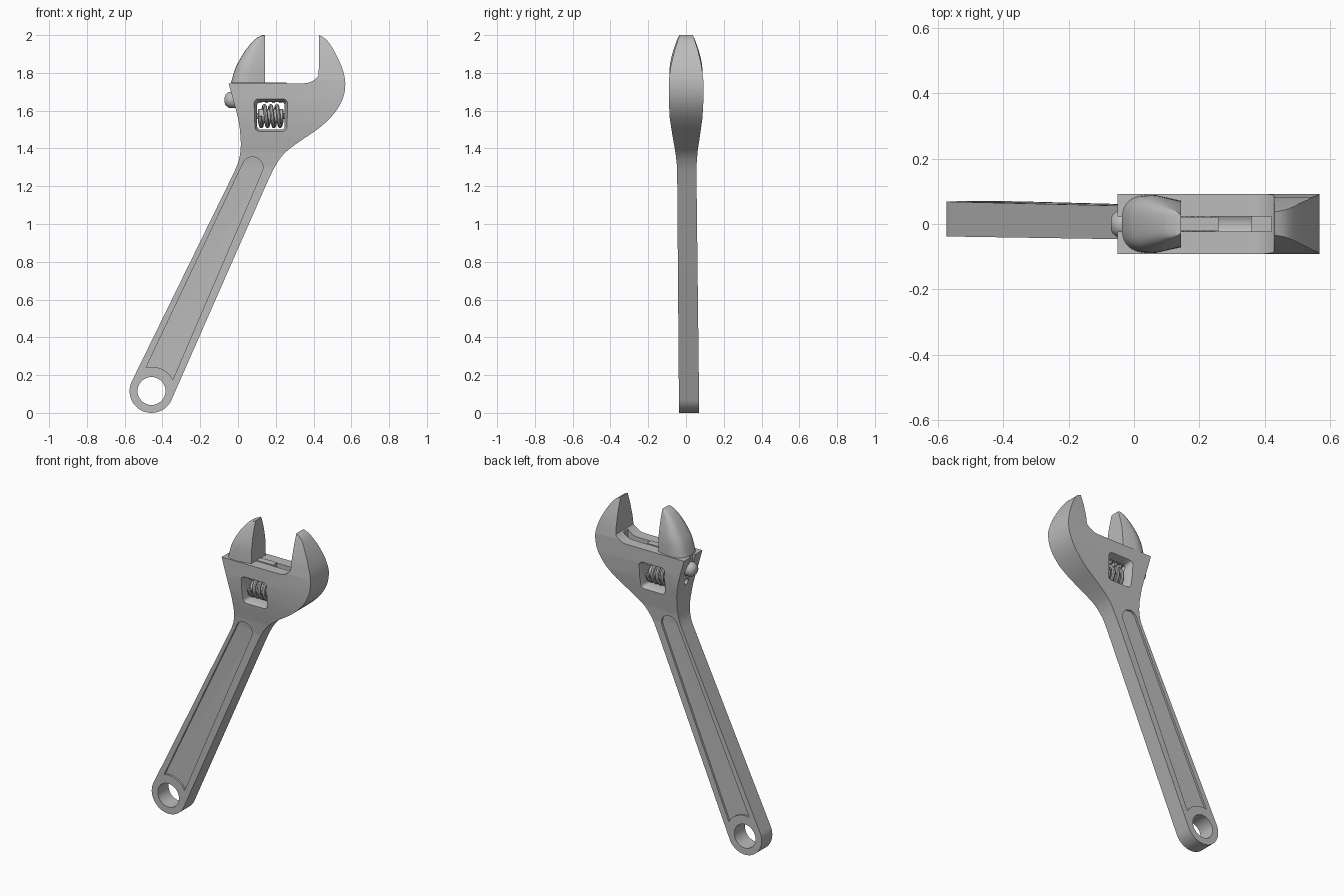
import bpy, bmesh
from math import sin, cos, pi, radians, copysign

cube = bpy.data.objects.get("Cube")
if cube:
    bpy.data.objects.remove(cube)

steel = bpy.data.materials.new("steel grey")
steel.use_nodes = True
steel.diffuse_color = (0.5, 0.5, 0.5, 1)
steel.node_tree.nodes["Principled BSDF"].inputs["Base Color"].default_value = (0.5, 0.5, 0.5, 1)

# Height, front y and back y of the forging
THICKNESS = [(0, -0.037, 0.07), (1.3, -0.047, 0.055), (1.38, -0.056, 0.061),
             (1.47, -0.072, 0.074), (1.56, -0.086, 0.087), (1.65, -0.091, 0.092),
             (1.76, -0.091, 0.092), (1.84, -0.08, 0.082), (1.92, -0.06, 0.063),
             (2.0, -0.034, 0.037)]


def depth(z, side):
    """Front (side 1) or back (side 2) surface at height z."""
    for a, b in zip(THICKNESS, THICKNESS[1:]):
        if z <= b[0]:
            break
    t = (z - a[0]) / (b[0] - a[0])
    return a[side] + (b[side] - a[side]) * t


def finish(name, bm):
    bmesh.ops.recalc_face_normals(bm, faces=bm.faces[:])
    mesh = bpy.data.meshes.new(name)
    bm.to_mesh(mesh)
    bm.free()
    mesh.materials.append(steel)
    obj = bpy.data.objects.new(name, mesh)
    bpy.context.collection.objects.link(obj)
    return obj


def loft(name, rings):
    """Skin a row of equal rings and cap both ends."""
    bm = bmesh.new()
    rows = [[bm.verts.new(p) for p in ring] for ring in rings]
    n = len(rows[0])
    for a, b in zip(rows, rows[1:]):
        for i in range(n):
            j = (i + 1) % n
            bm.faces.new((a[i], a[j], b[j], b[i]))
    bm.faces.new(rows[0])
    bm.faces.new(rows[-1])
    return finish(name, bm)


def lathe_x(name, profile, z, n=32):
    """Turn (x, radius) points around a line along x at height z."""
    return loft(name, [[(x, r * cos(2 * pi * i / n), z + r * sin(2 * pi * i / n))
                        for i in range(n)] for x, r in profile])


def box(name, x0, x1, y, z0, z1):
    return loft(name, [[(x, -y, z0), (x, y, z0), (x, y, z1), (x, -y, z1)] for x in (x0, x1)])


def prism(name, outline, front, back):
    """Extrude an (x, z) outline, with front and back following functions of z."""
    bm = bmesh.new()
    face = bm.faces.new([bm.verts.new((x, -1, z)) for x, z in outline])
    ext = bmesh.ops.extrude_face_region(bm, geom=[face])["geom"]
    for v in ext:
        if isinstance(v, bmesh.types.BMVert):
            v.co.y = 1
    for z, _, _ in THICKNESS[1:-1]:
        bmesh.ops.bisect_plane(bm, geom=bm.verts[:] + bm.edges[:] + bm.faces[:],
                               plane_co=(0, 0, z), plane_no=(0, 0, 1), dist=1e-5)
    for v in bm.verts:
        v.co.y = front(v.co.z) if v.co.y < 0 else back(v.co.z)
    return finish(name, bm)


def spline(pts, n=4):
    """Smooth curve through points."""
    ext = [pts[0]] + pts + [pts[-1]]
    out = []
    for a, b, c, d in zip(ext, ext[1:], ext[2:], ext[3:]):
        for k in range(n):
            t = k / n
            out.append(tuple(0.5 * (2 * q + (r - p) * t + (2 * p - 5 * q + 4 * r - s) * t * t
                                    + (3 * q - p - 3 * r + s) * t ** 3)
                             for p, q, r, s in zip(a, b, c, d)))
    return out + [pts[-1]]


def arc(cx, cz, r, a0, a1, n=20):
    return [(cx + r * cos(radians(a0 + (a1 - a0) * i / n)),
             cz + r * sin(radians(a0 + (a1 - a0) * i / n))) for i in range(n + 1)]


def cut(target, cutter):
    mod = target.modifiers.new("cut", 'BOOLEAN')
    mod.operation, mod.solver, mod.object = 'DIFFERENCE', 'EXACT', cutter
    bpy.context.view_layer.objects.active = target
    bpy.ops.object.modifier_apply(modifier=mod.name)
    bpy.data.objects.remove(cutter)


# Body: round handle end, neck, head and fixed jaw
EYE = (-0.458, 0.116)
outer_jaw = spline([(0.43, 2.0), (0.472, 1.972), (0.518, 1.9), (0.553, 1.82), (0.568, 1.745),
                    (0.555, 1.665), (0.51, 1.586), (0.432, 1.51), (0.326, 1.437),
                    (0.246, 1.374), (0.196, 1.305), (0.15, 1.21)])
neck = spline([(-0.02, 1.275), (0.004, 1.335), (0.014, 1.4), (0.013, 1.46), (0, 1.56),
               (-0.05, 1.745)])
throat = spline([(0.35, 1.745), (0.38, 1.75), (0.41, 1.768), (0.427, 1.785)], 3)
outline = outer_jaw + arc(*EYE, 0.116, -24, -206, 32) + neck + throat
body = prism("body_with_fixed_jaw", outline,
             lambda z: depth(z, 1), lambda z: depth(z, 2))

# Recessed panel on both faces of the handle
panel = arc(*EYE, 0.128, 28, 103, 12) + arc(0.077, 1.3, 0.055, 155, -25, 16)
sink = 0.012
cut(body, prism("panel_cutter", panel, lambda z: -0.2, lambda z: depth(z, 1) + sink))
cut(body, prism("panel_cutter", panel, lambda z: depth(z, 2) - sink, lambda z: 0.2))

# Hanging hole
cut(body, loft("hole_cutter", [[(x, y, z) for x, z in arc(*EYE, 0.074, 0, 350, 35)]
                               for y in (-0.2, 0.2)]))


# Flared window for the adjusting screw
def rounded(y, half, r):
    cx, cz, k = 0.174, 1.573, half - r
    pts = []
    for sx, sz, a in ((1, 1, 0), (-1, 1, 90), (-1, -1, 180), (1, -1, 270)):
        pts += [(x, y, z) for x, z in arc(cx + sx * k, cz + sz * k, r, a, a + 90, 5)]
    return pts


cut(body, loft("window_cutter", [rounded(-0.11, 0.096, 0.026), rounded(-0.05, 0.073, 0.018),
                                 rounded(0.05, 0.073, 0.018), rounded(0.11, 0.096, 0.026)]))

# Slide slot, round channel and screw pin hole
cut(body, box("slot_cutter", -0.2, 0.421, 0.0225, 1.652, 1.9))
cut(body, lathe_x("channel_cutter", [(-0.2, 0.046), (0.36, 0.046)], 1.657))
cut(body, lathe_x("pin_hole_cutter", [(-0.2, 0.019), (0.09, 0.019)], 1.571, 24))

# Moving jaw: flat gripping side, rounded outer side
FACE = 0.143


def jaw_ring(z, left, w):
    cx = left + (FACE - left) * 0.55
    ring = [(FACE, -0.8 * w, z)]
    for i in range(21):
        a = -pi / 2 - pi * i / 20
        c, s = cos(a), sin(a)
        ring.append((cx - (cx - left) * abs(c) ** 0.7,
                     w * copysign(abs(s) ** 0.7, s), z))
    return ring + [(FACE, 0.8 * w, z)]


jaw_shape = spline([(1.747, -0.037, 0.089), (1.82, -0.016, 0.087), (1.87, 0.009, 0.08),
                    (1.92, 0.04, 0.067), (1.96, 0.072, 0.053), (1.985, 0.1, 0.043),
                    (2.0, 0.13, 0.034)], 3)
loft("moving_jaw", [jaw_ring(*s) for s in jaw_shape])

# Slide under the moving jaw with its round rail and rack teeth
box("jaw_slide", -0.03, 0.258, 0.021, 1.66, 1.75)
lathe_x("jaw_rail", [(-0.071, 0.014), (-0.066, 0.028), (-0.052, 0.04), (-0.038, 0.044),
                     (0.09, 0.044)], 1.657)
for i in range(4):
    x = 0.108 + 0.036 * i
    box("rack_tooth", x, x + 0.016, 0.018, 1.64, 1.662)

# Adjusting screw: core, pin and spiral thread
SCREW_Z = 1.571
lathe_x("screw_core", [(0.106, 0.034), (0.11, 0.038), (0.236, 0.038), (0.24, 0.034)], SCREW_Z)
lathe_x("screw_pin", [(0.02, 0.016), (0.27, 0.016)], SCREW_Z, 20)
curve = bpy.data.curves.new("screw_thread", 'CURVE')
curve.dimensions = '3D'
curve.bevel_depth = 0.011
curve.bevel_resolution = 2
curve.use_fill_caps = True
path = curve.splines.new('POLY')
steps, turns = 112, 3.5
path.points.add(steps)
for i, p in enumerate(path.points):
    a = 2 * pi * turns * i / steps
    p.co = (0.115 + 0.116 * i / steps, -0.053 * cos(a), SCREW_Z - 0.053 * sin(a), 1)
curve.materials.append(steel)
thread = bpy.data.objects.new("screw_thread", curve)
bpy.context.collection.objects.link(thread)
bpy.ops.object.select_all(action='DESELECT')
thread.select_set(True)
bpy.context.view_layer.objects.active = thread
bpy.ops.object.convert(target='MESH')

# Smooth shading with crisp edges
for obj in bpy.context.collection.objects:
    if obj.type == 'MESH':
        obj.select_set(True)
bpy.ops.object.shade_smooth_by_angle(angle=radians(32))
